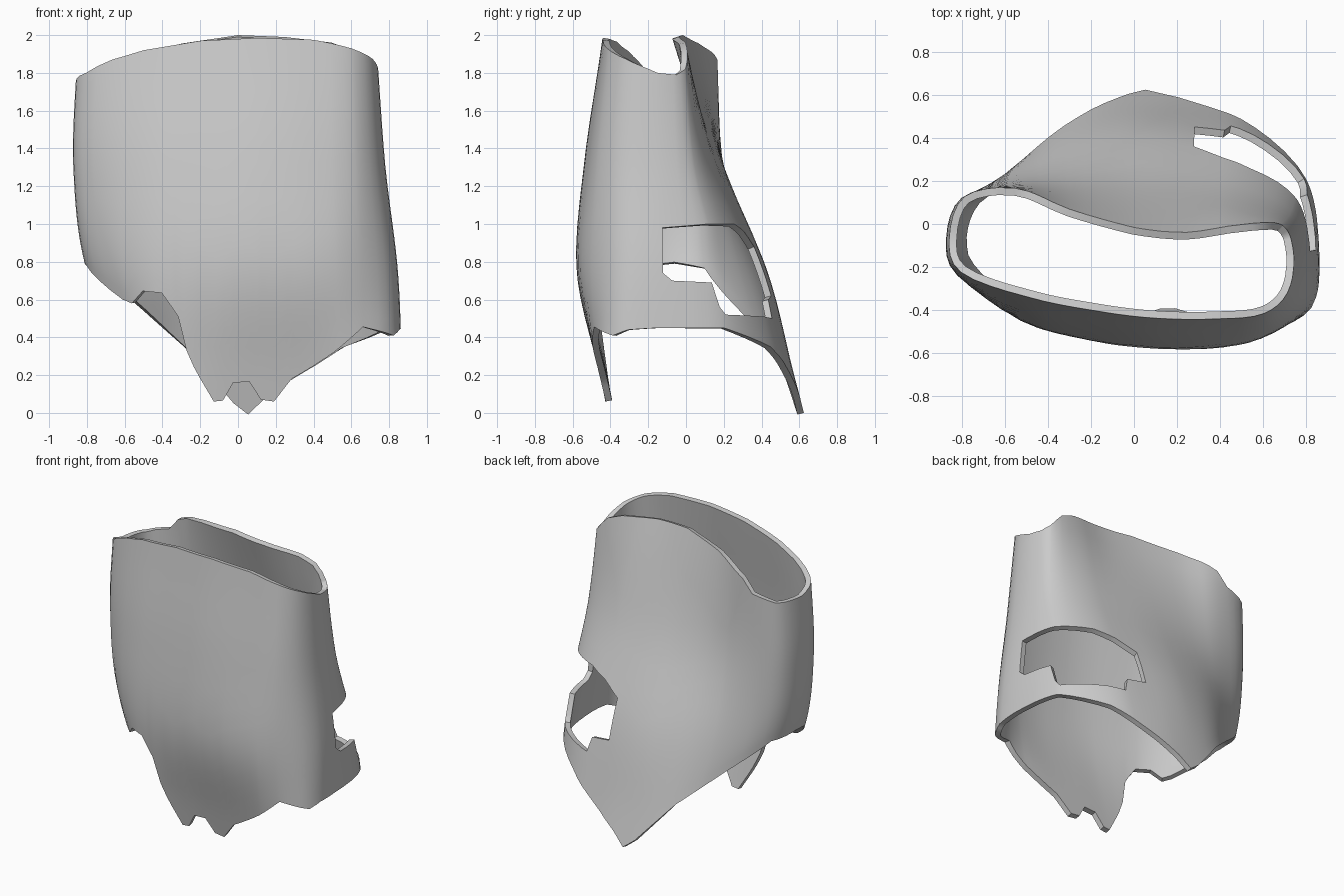
import bpy, bmesh, math

if "Cube" in bpy.data.objects:
    bpy.data.objects.remove(bpy.data.objects["Cube"])

# Horizontal outlines (x, y) of the shell, counter-clockwise from the right side
R19 = [(.735, -.15), (.68, -.01), (.5, .01), (.25, -.01), (0, .015), (-.3, .08), (-.55, .165), (-.78, .13),
       (-.85, -.06), (-.8, -.22), (-.5, -.34), (-.2, -.41), (.1, -.45), (.4, -.45), (.6, -.42), (.71, -.32)]
R13 = [(.78, -.15), (.73, .04), (.54, .14), (.27, .18), (0, .2), (-.3, .2), (-.57, .19), (-.8, .12),
       (-.87, -.06), (-.82, -.24), (-.52, -.42), (-.2, -.5), (.1, -.54), (.4, -.53), (.62, -.48), (.75, -.35)]
R075 = [(.845, -.15), (.78, .17), (.55, .35), (.28, .41), (0, .43), (-.3, .38), (-.55, .26), (-.74, .12),
        (-.8, -.06), (-.75, -.25), (-.52, -.45), (-.2, -.54), (.1, -.575), (.42, -.57), (.64, -.51), (.81, -.37)]
R02 = [(.87, -.15), (.82, .22), (.57, .48), (.28, .56), (0, .57), (-.25, .53), (-.42, .4), (-.5, .15),
       (-.55, -.06), (-.5, -.25), (-.4, -.42), (-.2, -.45), (.1, -.455), (.4, -.46), (.64, -.47), (.83, -.4)]
LEVELS = [(.2, R02), (.75, R075), (1.3, R13), (1.9, R19)]
N = 16

# Rim heights (outline position, z)
TOP = [(0, 1.8), (.6, 1.79), (1, 1.82), (1.5, 1.92), (2, 1.96), (3, 1.99), (4, 2), (5, 1.955), (5.6, 1.91),
       (6, 1.87), (6.3, 1.78), (7, 1.74), (8, 1.74), (9, 1.8), (9.5, 1.87), (10, 1.92), (11, 1.97),
       (12, 1.985), (13, 1.975), (14, 1.93), (15, 1.875), (16, 1.8)]
BOTTOM = [(0, .45), (1, .45), (1.5, .4), (2, .35), (3, .18), (3.5, .08), (3.8, 0), (4.1, .06), (5, .33), (6, .55),
          (7, .76), (8, .79), (8.5, .78), (9, .7), (9.5, .6), (9.7, .58), (10, .645), (10.35, .635), (10.6, .51),
          (10.72, .33), (10.87, .24), (11.27, .06), (11.43, .065), (11.6, .16), (11.87, .165), (12.07, .07),
          (12.3, .06), (12.6, .18), (13.4, .32), (14.1, .455), (15, .41), (15.4, .44), (16, .45)]
# Lower and upper edge of the opening on the right side
HOLE_LOW = [(.1, .74), (.25, .7), (.85, .69), (.95, .56), (1.05, .52), (2, .51), (2.4, .5), (2.5, .6), (3, .62)]
HOLE_HIGH = [(.1, .98), (1, 1.0), (2, 1.0), (2.5, .96), (3, .88)]


def lerp_keys(keys, u):
    for (a, p), (b, q) in zip(keys, keys[1:]):
        if a <= u <= b:
            return p + (q - p) * (u - a) / (b - a)
    return keys[-1][1]


def spline(p, q, r, s, t):
    return .5 * (2 * q + (r - p) * t + (2 * p - 5 * q + 4 * r - s) * t * t + (3 * q - p - 3 * r + s) * t ** 3)


def ring_point(ring, u):
    i = math.floor(u)
    pts = [ring[(i + k) % N] for k in (-1, 0, 1, 2)]
    return [spline(*[p[a] for p in pts], u - i) for a in (0, 1)]


def surface(u, z):
    pts = [ring_point(r, u) for _, r in LEVELS]
    zs = [l[0] for l in LEVELS]
    f = (z - .2) / .55 if z < 1.3 else 2 + (z - 1.3) / .6
    pts = [[2 * a - b for a, b in zip(pts[0], pts[1])]] + pts + [[2 * a - b for a, b in zip(pts[-1], pts[-2])]]
    # straight continuation past the outer levels
    i = min(max(math.floor(f), 0), len(zs) - 2)
    t = min(max(f - i, 0), 1)
    over = f - i - t
    out = []
    for a in (0, 1):
        v = [p[a] for p in pts[i:i + 4]]
        slope = (v[2] - v[0]) / 2 if over < 0 else (v[3] - v[1]) / 2
        out.append(spline(*v, t) + over * slope)
    return out[0], out[1], z


# Columns: even steps plus every rim corner
us = sorted({k[0] for k in BOTTOM + TOP + HOLE_LOW + HOLE_HIGH if k[0] < N})
for i in range(N * 4):
    if min(abs(i / 4 - u) for u in us) > .09:
        us.append(i / 4)
us.sort()

bm = bmesh.new()
BANDS = (4, 4, 8)
columns = []
for u in us:
    zb, zt = lerp_keys(BOTTOM, u), lerp_keys(TOP, u)
    inside = .1 <= u <= 3
    h1 = lerp_keys(HOLE_LOW, u) if inside else zb + .2 * (zt - zb)
    h2 = lerp_keys(HOLE_HIGH, u) if inside else zb + .4 * (zt - zb)
    zs = [zb]
    for a, b, n in zip((zb, h1, h2), (h1, h2, zt), BANDS):
        zs += [a + (b - a) * (k + 1) / n for k in range(n)]
    columns.append([bm.verts.new(surface(u, z)) for z in zs])

for c in range(len(us)):
    d = (c + 1) % len(us)
    in_hole = .1 <= us[c] <= 3 and .1 <= us[d] <= 3
    for r in range(sum(BANDS)):
        if in_hole and BANDS[0] <= r < BANDS[0] + BANDS[1]:
            continue
        bm.faces.new((columns[c][r], columns[d][r], columns[d][r + 1], columns[c][r + 1]))
bmesh.ops.delete(bm, geom=[v for v in bm.verts if not v.link_faces], context='VERTS')

mesh = bpy.data.meshes.new("torn_shell")
bm.to_mesh(mesh)
bm.free()
shell = bpy.data.objects.new("torn_shell", mesh)
bpy.context.collection.objects.link(shell)
bpy.context.view_layer.objects.active = shell
shell.select_set(True)

# Wall thickness, inward
mod = shell.modifiers.new("thickness", 'SOLIDIFY')
mod.thickness = .035
mod.offset = -1
bpy.ops.object.modifier_apply(modifier=mod.name)
bpy.ops.object.shade_smooth_by_angle(angle=math.radians(40))
